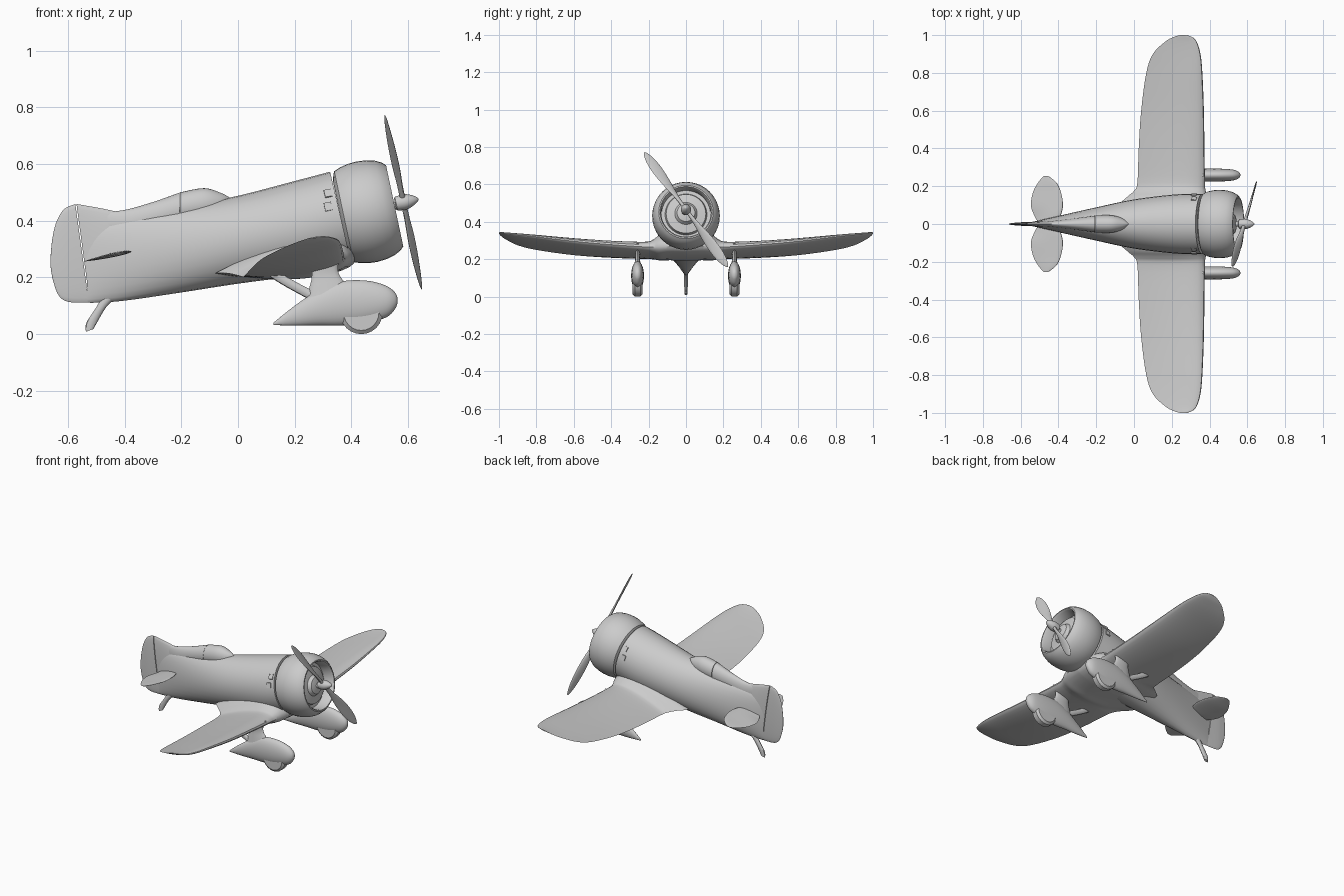
import bpy, bmesh
from math import sin, cos, pi, radians, sqrt
from mathutils import Matrix, Vector


def smooth_rows(rows, n=4):
    """Catmull-Rom interpolation of section parameters."""
    out = []
    for i in range(len(rows) - 1):
        a, b, c, d = rows[max(i - 1, 0)], rows[i], rows[i + 1], rows[min(i + 2, len(rows) - 1)]
        for k in range(n):
            t = k / n
            out.append([0.5 * (2 * q + (r - p) * t + (2 * p - 5 * q + 4 * r - s) * t * t
                        + (3 * q - p - 3 * r + s) * t ** 3) for p, q, r, s in zip(a, b, c, d)])
    return out + [list(rows[-1])]


def loft(name, rings, matrix=Matrix(), angle=35):
    """Skin a list of equal-length closed rings and cap the ends."""
    bm = bmesh.new()
    vs = [[bm.verts.new(matrix @ Vector(p)) for p in ring] for ring in rings]
    n = len(vs[0])
    for a, b in zip(vs, vs[1:]):
        for i in range(n):
            j = (i + 1) % n
            bm.faces.new((a[i], a[j], b[j], b[i]))
    bm.faces.new(vs[0])
    bm.faces.new(vs[-1])
    bmesh.ops.recalc_face_normals(bm, faces=bm.faces)
    mesh = bpy.data.meshes.new(name)
    bm.to_mesh(mesh)
    bm.free()
    ob = bpy.data.objects.new(name, mesh)
    bpy.context.collection.objects.link(ob)
    bpy.ops.object.select_all(action='DESELECT')
    ob.select_set(True)
    bpy.context.view_layer.objects.active = ob
    bpy.ops.object.shade_smooth_by_angle(angle=radians(angle))
    return ob


def body(name, rows, y=0, n=28):
    """Oval sections: rows of (x, z) top, (x, z) bottom, half width."""
    rings = []
    for xt, zt, xb, zb, w in smooth_rows(rows):
        ring = []
        for k in range(n):
            a = 2 * pi * k / n
            u = (1 + cos(a)) / 2
            ring.append((xb + (xt - xb) * u, y + w * sin(a), zb + (zt - zb) * u))
        rings.append(ring)
    return loft(name, rings)


def airfoil(y, xle, xte, zle, zte, th, n=28):
    ring = []
    for k in range(n):
        a = 2 * pi * k / n
        u = (1 - cos(a)) / 2
        h = th * 2.6 * sqrt(max(u, 0)) * (1 - u) * (0.6 if a < pi else -0.4)
        ring.append((xle + (xte - xle) * u, y, zle + (zte - zle) * u + h))
    return ring


def revolve(name, profile, matrix, n=40):
    return loft(name, [[(s, r * sin(2 * pi * k / n), r * cos(2 * pi * k / n)) for k in range(n)]
                       for s, r in profile], matrix)


# Fuselage, slanted at the firewall
body("fuselage", [
    (.325, .573, .40, .25, .160), (.20, .540, .25, .212, .157), (0, .488, 0, .178, .130),
    (-.2, .447, -.2, .147, .088), (-.4, .41, -.4, .118, .043), (-.5, .38, -.5, .111, .02),
    (-.54, .36, -.53, .111, .012)])

# Canopy, headrest spine, fin and rudder
body("canopy", [(-.028, .481, -.03, .45, .006), (-.06, .498, -.06, .42, .030),
                (-.12, .515, -.12, .40, .046), (-.205, .50, -.205, .39, .045)])
body("headrest_spine", [(-.207, .499, -.207, .38, .044), (-.3, .466, -.3, .36, .032),
                        (-.4, .438, -.4, .33, .021), (-.48, .43, -.48, .33, .01)])
body("fin", [(-.40, .425, -.40, .15, .014), (-.45, .437, -.44, .125, .018),
             (-.50, .447, -.48, .114, .016), (-.57, .459, -.523, .111, .011)])
body("rudder", [(-.574, .459, -.526, .111, .011), (-.615, .44, -.595, .113, .009),
                (-.643, .39, -.632, .135, .006), (-.656, .33, -.653, .19, .004),
                (-.661, .28, -.661, .235, .002)])
body("tail_skid", [(-.425, .135, -.48, .13, .012), (-.465, .095, -.503, .09, .011),
                   (-.495, .045, -.535, .04, .009), (-.51, .018, -.537, .008, .008)], n=12)

# Wing: one continuous loft, flared where it meets the fuselage
half = [(.001, .415, -.02, .262, .20, .10), (.09, .41, -.08, .27, .215, .13),
        (.14, .395, -.04, .268, .215, .13), (.175, .38, .0, .265, .207, .095),
        (.22, .376, .018, .266, .202, .072), (.4, .373, .025, .278, .208, .062),
        (.6, .370, .038, .296, .222, .054), (.8, .362, .065, .32, .25, .040),
        (.9, .352, .10, .331, .275, .030), (.965, .332, .165, .339, .307, .018),
        (.99, .308, .21, .343, .325, .010), (1.0, .28, .245, .342, .337, .004)]
half = smooth_rows(half)
left = [[-r[0]] + r[1:] for r in reversed(half)]
loft("wing", [airfoil(*r) for r in left + half])

# Tailplane
tail = [(.012, -.41, -.51, .284, .264, .014), (.045, -.388, -.528, .29, .258, .016),
        (.10, -.376, -.546, .291, .256, .015), (.17, -.387, -.534, .289, .258, .012),
        (.22, -.411, -.507, .286, .265, .008), (.255, -.455, -.478, .277, .272, .003)]
for side, s in (("left", 1), ("right", -1)):
    loft(side + "_tailplane", [airfoil(s * r[0], *r[1:]) for r in smooth_rows(tail)])

# Engine cowl and hub on the tilted thrust line
thrust = Matrix.Translation((.455, 0, .432)) @ Matrix.Rotation(radians(-12), 4, 'Y')
revolve("engine_cowl", [
    (-.095, .13), (-.088, .155), (-.083, .164), (-.06, .173), (-.03, .179), (0, .181), (.035, .178),
    (.065, .170), (.088, .158), (.1, .146), (.1, .139), (.09, .133), (.035, .131),
    (.035, .112), (.055, .106), (.062, .06), (.08, .048), (.088, .02)], thrust)
revolve("propeller_shaft", [(.06, .014), (.135, .014)], thrust, 16)
prop = thrust @ Matrix.Translation((.133, 0, .006))
revolve("propeller_hub", [(-.03, .02), (-.026, .025), (0, .028), (.015, .026), (.035, .018),
                          (.05, .008), (.054, .002)], prop, 20)

# Propeller blades: radius, half chord, half thickness, pitch
blade = [(.01, .010, .010, 40), (.08, .013, .008, 36), (.17, .025, .006, 28), (.26, .030, .005, 20),
         (.33, .024, .004, 16), (.37, .012, .003, 14), (.384, .003, .001, 14)]
rings = []
for r, c, t, p in smooth_rows(blade, 3):
    p = radians(p)
    ring = []
    for k in range(12):
        u, v = c * cos(2 * pi * k / 12), t * sin(2 * pi * k / 12)
        ring.append((v * cos(p) - u * sin(p), u * cos(p) + v * sin(p), r))
    rings.append(ring)
for i in (0, 1):
    loft("propeller_blade", rings, prop @ Matrix.Rotation(radians(35.5 + 180 * i), 4, 'X'))

# Spatted landing gear and cowl side vents
pant = [(.125, .040, .125, .032, .003), (.2, .1, .2, .030, .016), (.28, .153, .28, .031, .027),
        (.36, .185, .36, .030, .033), (.45, .189, .45, .037, .034), (.52, .172, .525, .06, .029),
        (.553, .148, .555, .09, .017), (.563, .128, .563, .110, .005)]
for side, s in (("left", 1), ("right", -1)):
    y = .259 * s
    body(side + "_wheel_spat", pant, y)
    body(side + "_main_strut", [(.41, .14, .24, .12, .024), (.378, .18, .252, .165, .017),
                                (.355, .215, .26, .2, .012), (.355, .25, .258, .24, .013),
                                (.372, .285, .245, .265, .016)], y, 16)
    body(side + "_rear_strut", [(.13, .24, .085, .222, .010), (.18, .198, .15, .178, .009),
                                (.27, .15, .24, .128, .010)], y, 12)
    wheel = Matrix.Translation((.435, y, .075)) @ Matrix.Rotation(pi / 2, 4, 'Z')
    revolve(side + "_wheel", [(-.026, .05), (-.026, .062), (-.015, .075), (.015, .075),
                              (.026, .062), (.026, .05)], wheel, 24)
    for beta in (33, 15):
        b = radians(beta)
        m = (Matrix.Translation((.318, s * .160 * cos(b), .408 + .163 * sin(b)))
             @ Matrix.Rotation(s * b, 4, 'X') @ Matrix.Rotation(radians(-12), 4, 'Y'))
        w, d, h = .013, .003, .015
        loft(side + "_side_vent", [[(-w, q, -h), (w, q, -h), (w, q, h), (-w, q, h)]
                                   for q in (-d, d)], m)
